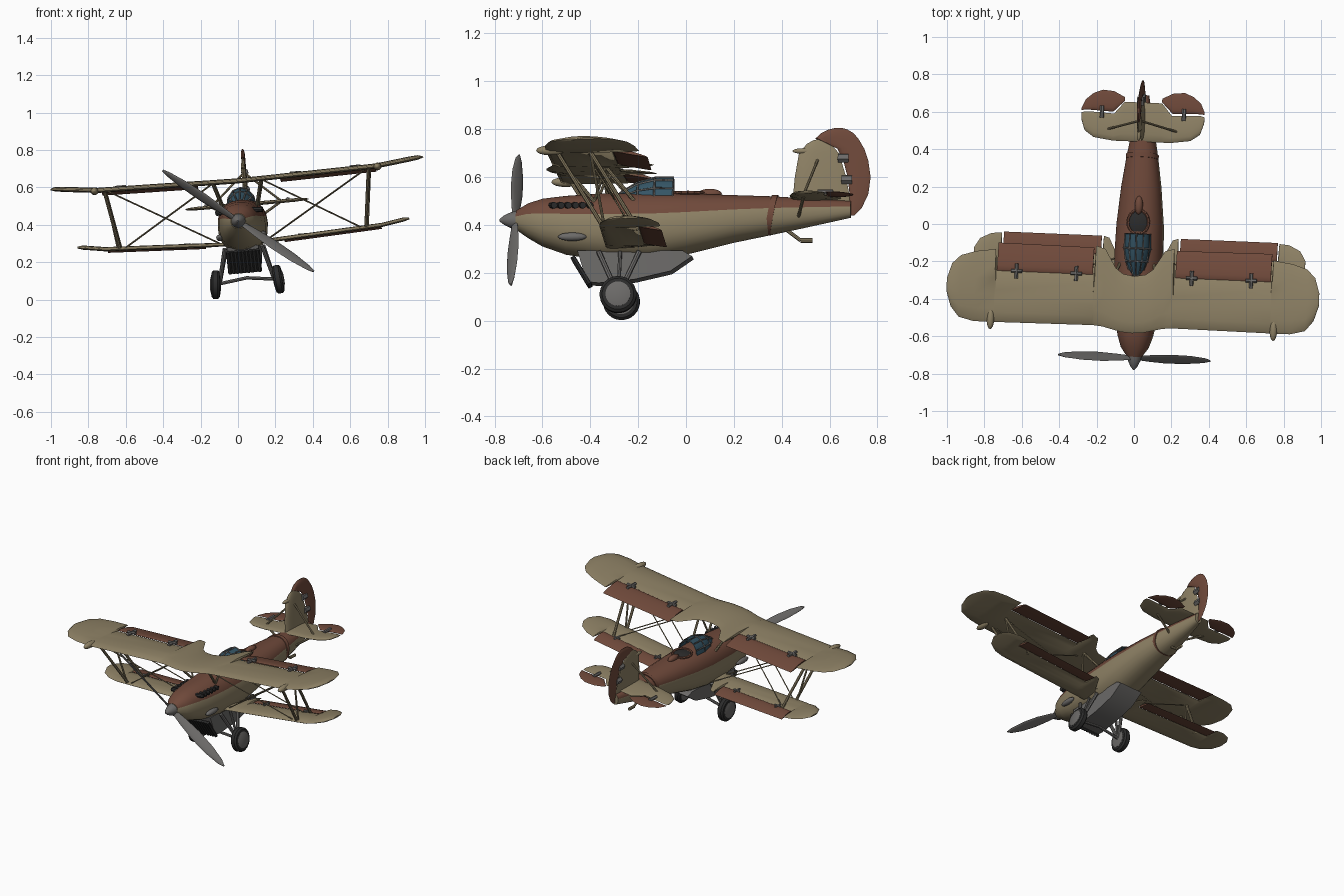
import bpy, bmesh
from math import sin, cos, pi, radians
from mathutils import Vector, Matrix

cube = bpy.data.objects.get("Cube")
if cube:
    bpy.data.objects.remove(cube)


def material(name, r, g, b):
    m = bpy.data.materials.new(name)
    m.use_nodes = True
    m.diffuse_color = (r, g, b, 1)
    m.node_tree.nodes["Principled BSDF"].inputs["Base Color"].default_value = (r, g, b, 1)
    return m


TAN = material("tan paint", .27, .22, .13)
BROWN = material("red brown paint", .16, .067, .043)
GREY = material("grey metal", .15, .145, .14)
BLACK = material("black rubber", .025, .025, .025)
GLASS = material("blue glass", .035, .09, .13)

# The whole aircraft banks and yaws slightly about its nose
PIVOT = Vector((0, -.75, .42))
POSE = (Matrix.Translation(PIVOT) @ Matrix.Rotation(radians(-2.4), 4, 'Z')
        @ Matrix.Rotation(radians(-5), 4, 'Y') @ Matrix.Translation(-PIVOT))


def build(name, pieces, mats, mirror=False, rule=None, closed=True):
    """Skin lists of rings into one object."""
    bm = bmesh.new()
    if mirror:
        pieces = pieces + [[[(-p[0], p[1], p[2]) for p in r] for r in piece] for piece in pieces]
    for rings in pieces:
        vs = [[bm.verts.new(p) for p in r] for r in rings]
        n = len(vs[0])
        for a, b in zip(vs, vs[1:]):
            for j in range(n if closed else n - 1):
                k = (j + 1) % n
                f = bm.faces.new((a[j], a[k], b[k], b[j]))
                f.material_index = rule(j) if rule else 0
        bm.faces.new(vs[0])
        if closed:
            bm.faces.new(vs[-1])
    bmesh.ops.recalc_face_normals(bm, faces=bm.faces)
    me = bpy.data.meshes.new(name)
    bm.to_mesh(me)
    bm.free()
    me.transform(POSE)
    for m in mats:
        me.materials.append(m)
    me.polygons.foreach_set("use_smooth", [True] * len(me.polygons))
    me.set_sharp_from_angle(angle=radians(35))
    ob = bpy.data.objects.new(name, me)
    bpy.context.collection.objects.link(ob)
    return ob


def ring(c, u, v, n=12, power=2):
    c, u, v = Vector(c), Vector(u), Vector(v)
    def bend(t):
        return abs(t) ** (2 / power) * (1 if t > 0 else -1)
    return [c + u * bend(cos(2 * pi * k / n)) + v * bend(sin(2 * pi * k / n)) for k in range(n)]


def turned(c, axis, profile, n=20):
    """Lathe a profile of (offset, radius) around an axis."""
    c, axis = Vector(c), Vector(axis).normalized()
    u = axis.orthogonal().normalized()
    v = axis.cross(u)
    return [ring(c + axis * o, u * r, v * r, n) for o, r in profile]


def rod(a, b, r, n=8):
    d = Vector(b) - Vector(a)
    return turned(a, d, [(0, r), (d.length, r)], n)


def pod(c, length, r):
    steps = [pi * (k + .1) / 8.2 for k in range(9)]
    return turned(c, (0, 1, 0), [(-cos(t) * length / 2, r * sin(t)) for t in steps], 12)


def foil(stations, height, thick, ref, droop=0, camber=.6):
    """Wing sections from stations of (span, leading edge, trailing edge)."""
    out = []
    for x, le, te in stations:
        t, sec = thick * min(1, (te - le) / ref), []
        for k in range(14):
            a = 2 * pi * k / 14
            c = (1 - cos(a)) / 2
            z = height(x) + t * (sin(a) * (.5 - .3 * c) + camber * c * (1 - c)) - droop * c
            sec.append((x, le + (te - le) * c, z))
        out.append(sec)
    return out


def full_span(half):
    return [(-x, a, b) for x, a, b in half[:0:-1]] + half


def upper_z(x):
    return .63 + .02 * abs(x) + .1 * max(0, abs(x) - .75)


def lower_z(x):
    return .295 + .04 * abs(x) + .12 * max(0, abs(x) - .7)


# Fuselage, brown above the side line
hull = [(-.71, .46, .38, .04), (-.66, .49, .345, .075), (-.6, .51, .31, .095),
        (-.5, .522, .275, .115), (-.35, .532, .252, .128), (-.15, .535, .25, .132),
        (0, .532, .275, .127), (.2, .525, .325, .108), (.36, .52, .358, .085),
        (.5, .512, .388, .06), (.69, .5, .43, .025)]
build("fuselage", [[ring((0, y, (t + b) / 2), (w, 0, 0), (0, 0, (t - b) / 2), 24, 2.3)
                    for y, t, b, w in hull]], [TAN, BROWN], rule=lambda j: int(0 < j < 11))
build("tail_band", [[ring((0, y, .44), (.088, 0, 0), (0, .016, .085), 24, 2.3)
                     for y in (.345, .37)]], [BROWN])

# Nose: spinner, propeller, exhausts, side pods
build("spinner", [turned((0, -.78, .42), (0, 1, 0),
                         [(0, .004), (.02, .02), (.05, .034), (.08, .04)])], [GREY])
out = Vector((cos(radians(38.7)), 0, -sin(radians(38.7))))
blades = []
for side in (1, -1):
    across = Vector((-out.z, 0, out.x)) * side
    chord = (across + Vector((0, 1, 0))).normalized()
    flat = (across - Vector((0, 1, 0))).normalized()
    blades.append([ring(Vector((0, -.715, .42)) + out * side * s, chord * w, flat * .006)
                   for s, w in ((.02, .015), (.1, .025), (.22, .034), (.35, .031),
                                (.45, .018), (.487, .004))])
build("propeller", blades, [GREY])
stubs = [rod((.07, y, .475), (.122, y + .015, .472), .014)
         for y in [-.56 + .03 * k for k in range(6)]]
build("exhaust_stubs", stubs, [BLACK], True)
build("side_pods", [pod((.118, -.47, .34), .12, .018)], [GREY], True)

# Belly radiator with a ribbed dark front
belly = [(-.45, .155), (-.4, .15), (-.25, .165), (-.1, .2), (-.01, .262)]
build("radiator_housing", [[[(s * w, y + dy, z) for s, z, dy in
                             ((-1, .285, 0), (-.95, low, .04), (.95, low, .04), (1, .285, 0))]
                            for y, low in belly for w in [.085]]], [GREY])
ribs = [rod((x * .02, -.47, .26), (x * .02, -.4, .145), .011, 6) for x in range(-4, 5)]
build("radiator_ribs", ribs, [BLACK])

# Canopy and open cockpit
arches = [[(w * cos(pi * k / 6), y, .5 + h * sin(pi * k / 6)) for k in range(7)]
          for y, w, h in ((-.275, .035, .035), (-.2, .065, .08), (-.13, .078, .098), (-.05, .074, .098))]
build("canopy_glass", [arches], [GLASS], closed=False)
frame = build("canopy_frame", [arches], [GREY], closed=False)
wire = frame.modifiers.new("bars", 'WIREFRAME')
wire.thickness = .009
build("cockpit_opening", [[ring((0, .01, z), (w, 0, 0), (0, w * 1.15, 0), 20)
                           for z, w in ((.51, .056), (.53, .05), (.537, .03))]], [BLACK])
rim = ring((0, .01, .531), (.056, 0, 0), (0, .066, 0), 16)
build("cockpit_rim", [rod(a, b, .008, 6) for a, b in zip(rim, rim[1:] + rim[:1])], [BROWN])
build("headrest", [pod((0, .1, .53), .1, .022)], [BROWN])

# Wings with drooped ailerons
top_half = [(0, -.585, -.28), (.06, -.58, -.27), (.1, -.57, -.24), (.16, -.555, -.14),
            (.21, -.55, -.125), (.215, -.55, -.275), (.74, -.555, -.275), (.745, -.555, -.165),
            (.85, -.555, -.18), (.93, -.535, -.205), (.975, -.48, -.25), (1, -.4, -.33)]
low_half = [(0, -.33, -.2), (.11, -.33, -.2), (.17, -.33, -.08), (.2, -.33, -.07),
            (.205, -.33, -.165), (.74, -.33, -.165), (.745, -.33, -.075), (.8, -.325, -.08),
            (.86, -.29, -.11), (.89, -.23, -.16)]
build("upper_wing", [foil(full_span(top_half), upper_z, .036, .27)], [TAN])
build("lower_wing", [foil(full_span(low_half), lower_z, .03, .16)], [TAN])
build("upper_ailerons", [foil([(.222, -.28, -.135), (.735, -.28, -.13)],
                              lambda x: upper_z(x) + .006, .02, .1, .03)], [BROWN], True)
build("lower_ailerons", [foil([(.212, -.17, -.07), (.735, -.17, -.07)],
                              lambda x: lower_z(x) + .005, .018, .1, .02)], [BROWN], True)
build("wing_pods", [pod((.76, -.535, upper_z(.76)), .12, .021)], [TAN], True)
hinges = []
for x in (.31, .63):
    for y, z, r in ((-.278, upper_z(x) + .014, .01), (-.168, lower_z(x) + .012, .007)):
        hinges += [rod((x, y - 4 * r, z), (x, y + 4 * r, z), r, 6),
                   rod((x - 3 * r, y, z), (x + 3 * r, y, z), r, 6)]
build("aileron_hinges", hinges, [GREY], True)

# Struts and bracing wires
struts = [rod((.66, y + .2, lower_z(.66)), (.71, y, upper_z(.71)), .009) for y in (-.51, -.37)]
struts += [rod((.67, -.31, lower_z(.66)), (.71, -.37, upper_z(.71)), .006)]
build("wing_struts", struts, [TAN], True)
cabane = [rod((.09, y + .12, .49), (.13, y, upper_z(.13)), .008) for y in (-.5, -.33)]
cabane += [rod((.09, -.38, .49), (.13, -.33, upper_z(.13)), .006)]
build("cabane_struts", cabane, [TAN], True)
wires = []
for dy in (0, .12):
    wires += [rod((.65, -.31 + dy, lower_z(.65)), (.13, -.5 + dy, upper_z(.13)), .0035, 5),
              rod((.11, -.3 + dy, .3), (.7, -.5 + dy, upper_z(.7)), .0035, 5)]
build("bracing_wires", wires, [TAN], True)

# Tail surfaces
tail_half = [(0, .44, .65), (.1, .44, .65), (.155, .44, .585), (.26, .455, .59),
             (.31, .49, .59), (.33, .55, .585)]
elevator = [(.1, .655, .675), (.13, .625, .69), (.16, .595, .705), (.22, .597, .71),
            (.27, .6, .69), (.31, .6, .655), (.33, .597, .61)]
fin = [(.49, .445, .69), (.6, .455, .67), (.7, .472, .64), (.74, .505, .605), (.757, .535, .58)]
rudder = [(.44, .68, .705), (.47, .685, .735), (.53, .684, .763), (.6, .676, .772),
          (.67, .658, .762), (.72, .632, .745), (.762, .54, .72), (.785, .565, .7),
          (.8, .595, .675), (.806, .62, .655)]


def tail_z(x):
    return .51


def upright(stations, thick):
    return [[(z, y, x) for x, y, z in sec]
            for sec in foil(stations, lambda x: 0, thick, .15, camber=0)]


build("stabilizer", [foil(full_span(tail_half), tail_z, .028, .15, camber=0)], [TAN])
build("elevators", [foil(elevator, tail_z, .02, .1, camber=0)], [BROWN], True)
build("fin", [upright(fin, .034)], [TAN])
build("rudder", [upright(rudder, .03)], [BROWN])
build("tail_struts", [rod((.04, .47, .42), (.18, .5, .505), .007),
                      rod((.19, .5, .51), (.01, .55, .67), .006)], [TAN], True)
build("fin_horn", [pod((0, .49, .71), .09, .012)], [TAN])
tail_hinges = [rod((0, y - .02, z), (0, y + .025, z), .02, 6) for y, z in ((.655, .68), (.67, .59))]
tail_hinges += [rod((s * .22, .56, .518), (s * .22, .625, .518), .011, 6) for s in (1, -1)]
build("tail_hinges", tail_hinges, [GREY])
build("tail_skid", [rod((0, .42, .38), (0, .48, .335), .008), rod((0, .48, .335), (0, .53, .335), .01)], [TAN])

# Landing gear with splayed wheels
hub, axis = Vector((.168, -.275, .093)), Vector((1, 0, .09))
tyre = [(-.023, .05), (-.022, .066), (-.012, .077), (.012, .077), (.022, .066), (.023, .05)]
build("tyres", [turned(hub, axis, tyre, 28)], [BLACK], True)
build("wheel_hubs", [turned(hub, axis, [(-.027, .03), (-.024, .052), (.024, .052), (.03, .03)], 24)], [GREY], True)
inner = hub - axis * .02
build("gear_legs", [rod((.1, -.19, .28), inner, .011), rod((.1, -.36, .28), inner, .011),
                    rod((.1, -.27, .28), inner, .008)], [GREY], True)
build("axle", [rod((0, -.275, .115), hub, .009)], [GREY], True)
